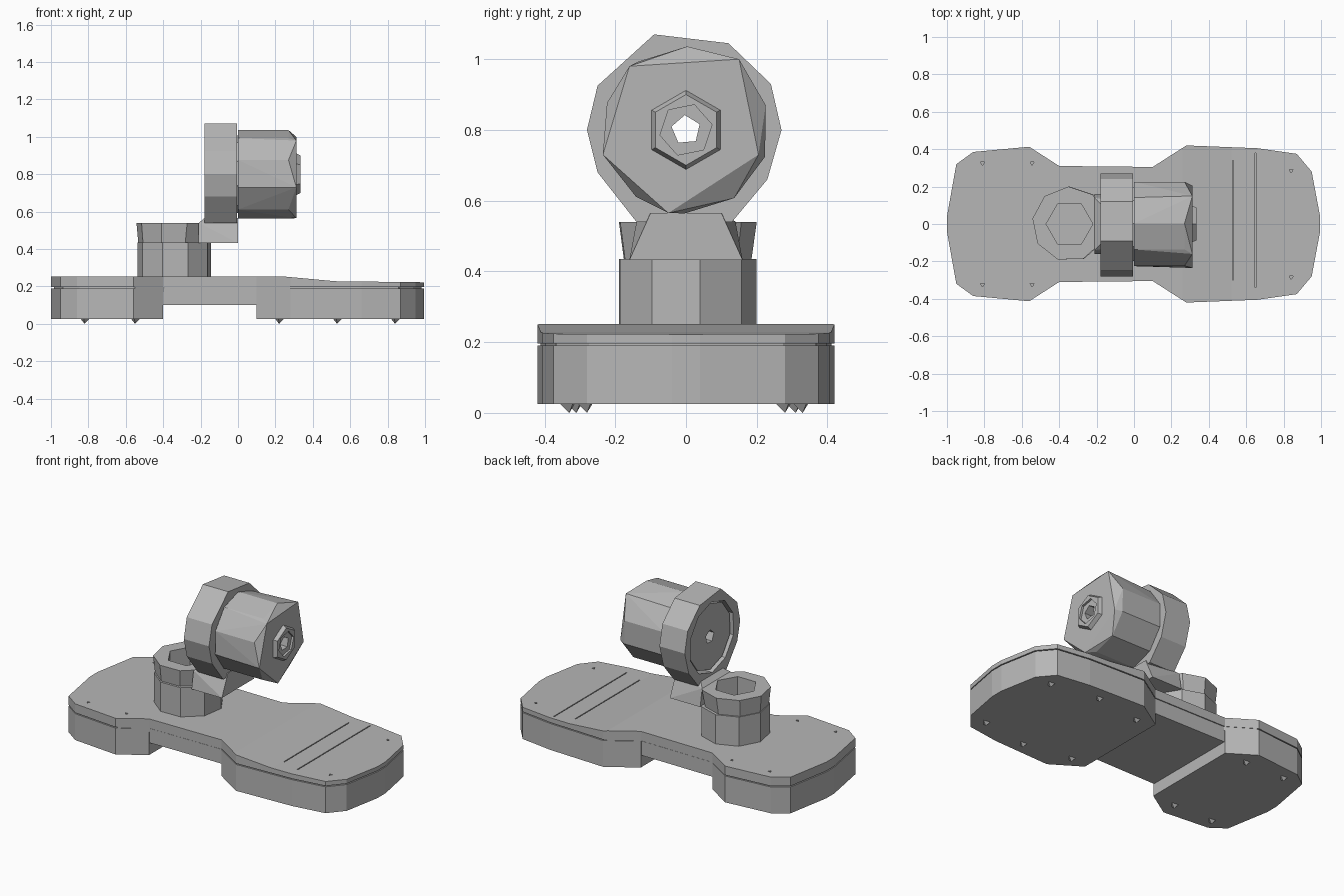
import bpy, bmesh, math
from mathutils import Vector

cube = bpy.data.objects.get("Cube")
if cube:
    bpy.data.objects.remove(cube, do_unlink=True)

GREY = (0.47, 0.47, 0.47, 1)
mat = bpy.data.materials.new("plain grey")
mat.use_nodes = True
mat.diffuse_color = GREY
bsdf = mat.node_tree.nodes["Principled BSDF"]
bsdf.inputs["Base Color"].default_value = GREY
bsdf.inputs["Roughness"].default_value = 0.7


def finish(name, bm):
    bmesh.ops.recalc_face_normals(bm, faces=bm.faces)
    me = bpy.data.meshes.new(name)
    bm.to_mesh(me)
    bm.free()
    me.materials.append(mat)
    ob = bpy.data.objects.new(name, me)
    bpy.context.scene.collection.objects.link(ob)
    return ob


def prism_mesh(outline, lo, hi, axis="z"):
    """Extrude a 2D outline along z (outline = x, y) or x (outline = y, z)."""
    place = (lambda a, b, h: (a, b, h)) if axis == "z" else (lambda a, b, h: (h, a, b))
    bm = bmesh.new()
    ends = [[bm.verts.new(place(a, b, h)) for a, b in outline] for h in (lo, hi)]
    n = len(outline)
    for end in ends:
        bm.faces.new(end)
    for i in range(n):
        j = (i + 1) % n
        bm.faces.new((ends[0][i], ends[0][j], ends[1][j], ends[1][i]))
    return bm


def prism(name, outline, lo, hi, axis="z"):
    return finish(name, prism_mesh(outline, lo, hi, axis))


def hull(name, points):
    bm = bmesh.new()
    for p in points:
        bm.verts.new(p)
    bmesh.ops.convex_hull(bm, input=bm.verts)
    return finish(name, bm)


def ngon(n, r, cx=0.0, cy=0.0, turn=0.0):
    return [(cx + r * math.cos(turn + math.tau * i / n),
             cy + r * math.sin(turn + math.tau * i / n)) for i in range(n)]


def mirror(half):
    return half + [(x, -y) for x, y in reversed(half)]


def cut(targets, cutter):
    cutter.hide_render = True
    for ob in targets:
        mod = ob.modifiers.new("cut", "BOOLEAN")
        mod.operation = "DIFFERENCE"
        mod.solver = "EXACT"
        mod.object = cutter
        bpy.context.view_layer.update()
        deps = bpy.context.evaluated_depsgraph_get()
        me = bpy.data.meshes.new_from_object(ob.evaluated_get(deps))
        ob.modifiers.clear()
        ob.data = me
    bpy.data.objects.remove(cutter, do_unlink=True)


# Base feet and bridge
left_half = [(-1, 0.04), (-0.95, 0.32), (-0.86, 0.385), (-0.56, 0.413), (-0.4, 0.31)]
right_half = [(0.1, 0.305), (0.28, 0.42), (0.66, 0.405), (0.87, 0.375), (0.95, 0.28), (0.995, 0.04)]
prism("rear_foot", mirror(left_half), 0.025, 0.19)
prism("front_foot", mirror(right_half), 0.025, 0.19)
prism("bridge", mirror([(-0.42, 0.305), (0.12, 0.3)]), 0.1, 0.19)
inner = [(x * 0.985, y * 0.98) for x, y in left_half + right_half]
prism("seam_core", mirror(inner), 0.17, 0.21)

# Top plate, with its front part stepping down in a slope
bm = prism_mesh(mirror(left_half + right_half), 0.196, 0.252)
for x in (0.26, 0.52):
    bmesh.ops.bisect_plane(bm, geom=bm.verts[:] + bm.edges[:] + bm.faces[:],
                           plane_co=(x, 0, 0), plane_no=(1, 0, 0))
for v in bm.verts:
    if v.co.z > 0.24:
        drop = min(max((v.co.x - 0.26) / 0.26, 0), 1) * 0.024
        v.co.z -= drop + max(v.co.x - 0.52, 0) * 0.012
plate = finish("top_plate", bm)

# Screw holes and narrow slits in the plate
for x, y in ((-0.81, 0.325), (-0.545, 0.325), (0.84, 0.285)):
    for s in (1, -1):
        cut([plate], prism("screw_cutter", ngon(3, 0.012, x, y * s, 0.5), 0.215, 0.3))
for x, lo, hi in ((0.53, -0.3, 0.34), (0.65, -0.34, 0.38)):
    cut([plate], prism("slit_cutter", [(x - 0.003, lo), (x + 0.003, lo),
                                       (x + 0.003, hi), (x - 0.003, hi)], 0.216, 0.3))

# Small points under the feet
for i, (x, y) in enumerate([(-0.82, 0.31), (-0.55, 0.31), (0.22, 0.28), (0.53, 0.33), (0.84, 0.28)]):
    for s in (1, -1):
        hull("foot_stud", [(px, py, 0.03) for px, py in ngon(3, 0.03, x, y * s, 0.4)]
             + [(x, y * s, 0.0)])

# Column and collar with a hexagonal socket
column = prism("column", ngon(9, 0.2, -0.34, 0, 0.2), 0.24, 0.435)
collar = hull("collar", [(x, y, 0.432) for x, y in ngon(9, 0.185, -0.35, 0, 0.2)]
              + [(x, y, 0.54) for x, y in ngon(9, 0.2, -0.345, 0, 0.2)])
cut([column, collar], prism("socket_cutter", ngon(6, 0.125, -0.345), 0.34, 0.6))

# Arm from the collar to the ring
hull("arm", [(x, s * y, z) for s in (1, -1) for x, y, z in
             ((-0.21, 0.16, 0.432), (0, 0.16, 0.432), (-0.21, 0.14, 0.54), (-0.18, 0.11, 0.565),
              (0, 0.1, 0.565))])

# Upright ring
ring = prism("ring", [(-0.09, 1.07), (0.12, 1.045), (0.24, 0.93), (0.27, 0.8), (0.23, 0.66),
                      (0.13, 0.54), (-0.14, 0.54), (-0.25, 0.68), (-0.28, 0.8), (-0.25, 0.925)],
             -0.18, -0.005, "x")
cut([ring], prism("ring_cutter", ngon(10, 0.222, 0, 0.8, 0.3), -0.3, 0.1, "x"))

# Motor: hub inside the ring, faceted body, stepped nose
hub = prism("motor_hub", ngon(10, 0.208, 0, 0.8, 0.3), -0.165, 0.03, "x")
front_face = [(-0.16, 0.98), (0.15, 1.0), (0.205, 0.73), (-0.05, 0.565), (-0.235, 0.73)]
body = hull("motor_body", [(x, y, z) for x in (0.0, 0.27) for y, z in ngon(10, 0.236, 0, 0.8, 0.3)]
            + [(0.312, y, z) for y, z in front_face])
nose = hull("motor_nose", [(0.3, y, z) for y, z in ngon(6, 0.118, 0, 0.8, math.pi / 2)]
            + [(0.335, y, z) for y, z in ngon(6, 0.1, 0, 0.8, math.pi / 2)])
cut([nose], prism("nose_cutter", ngon(6, 0.075, 0, 0.8, 0.2), 0.322, 0.4, "x"))
cut([hub, body, nose], prism("bore_cutter", ngon(5, 0.042, 0, 0.8, 0.4), -0.3, 0.5, "x"))
